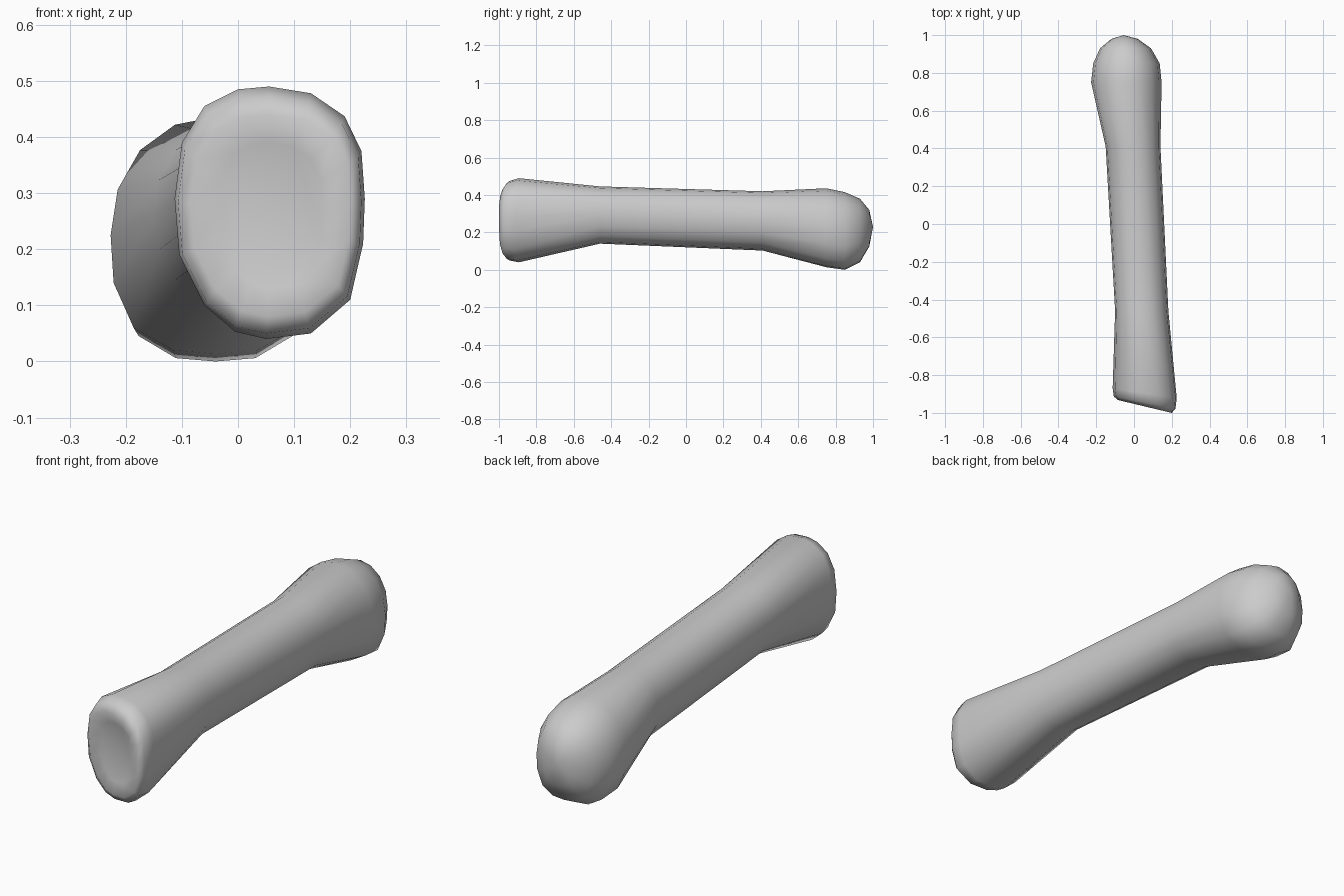
import bpy, bmesh
from math import cos, sin, pi

if "Cube" in bpy.data.objects:
    bpy.data.objects.remove(bpy.data.objects["Cube"])

N = 16

# Unit outline of the flat base end, counter-clockwise from the right side
base_outline = [(0.226, .29), (.22, .375), (.19, .437), (.13, .478), (.055, .49), (0, .485),
                (-.06, .455), (-.1, .39), (-.113, .29), (-.105, .19), (-.06, .10),
                (-.005, .053), (.05, .04), (.13, .05), (.2, .11), (.223, .21)]
base_unit = [((x - .0565) / .1695, (z - .265) / .225) for x, z in base_outline]


def rounded_unit(n_top, n_bottom):
    """Unit superellipse with separate squareness above and below."""
    pts = []
    for i in range(N):
        a = 2 * pi * i / N
        c, s = cos(a), sin(a)
        n = n_top if s > 0 else n_bottom
        r = (abs(c) ** n + abs(s) ** n) ** (-1 / n)
        pts.append((c * r, s * r))
    return pts


shaft_unit = rounded_unit(2.2, 2.2)
head_unit = rounded_unit(2.1, 2.8)

# Rings: outline, y, slant, left, right, bottom, top
rings = [
    (base_unit, -.948, -.020, -.035, .150, .130, .390),
    (base_unit, -.966, -.034, -.085, .200, .080, .440),
    (base_unit, -.945, -.032, -.107, .220, .050, .474),
    (base_unit, -.895, -.025, -.113, .226, .040, .490),
    (shaft_unit, -.46, 0, -.100, .182, .140, .446),
    (shaft_unit, .41, 0, -.150, .140, .103, .420),
    (head_unit, .75, 0, -.227, .146, .014, .436),
    (head_unit, .85, 0, -.216, .136, .000, .415),
    (head_unit, .93, 0, -.180, .090, .040, .380),
    (head_unit, .98, 0, -.120, .020, .125, .320),
]

# Loft the bone through the rings
bm = bmesh.new()
loops = []
for unit, y, slant, x0, x1, z0, z1 in rings:
    loops.append([bm.verts.new(((x0 + x1) / 2 + u * (x1 - x0) / 2, y + slant * u,
                                (z0 + z1) / 2 + v * (z1 - z0) / 2)) for u, v in unit])
for a, b in zip(loops, loops[1:]):
    for i in range(N):
        j = (i + 1) % N
        bm.faces.new((a[i], a[j], b[j], b[i]))

# Flat base face and rounded tip of the head
bm.faces.new(loops[0])
tip = bm.verts.new((-.055, 1.0, .23))
for i in range(N):
    bm.faces.new((loops[-1][i], loops[-1][(i + 1) % N], tip))
bmesh.ops.recalc_face_normals(bm, faces=bm.faces)

mesh = bpy.data.meshes.new("finger_bone")
bm.to_mesh(mesh)
bm.free()
for p in mesh.polygons:
    p.use_smooth = True
bone = bpy.data.objects.new("finger_bone", mesh)
bpy.context.collection.objects.link(bone)
